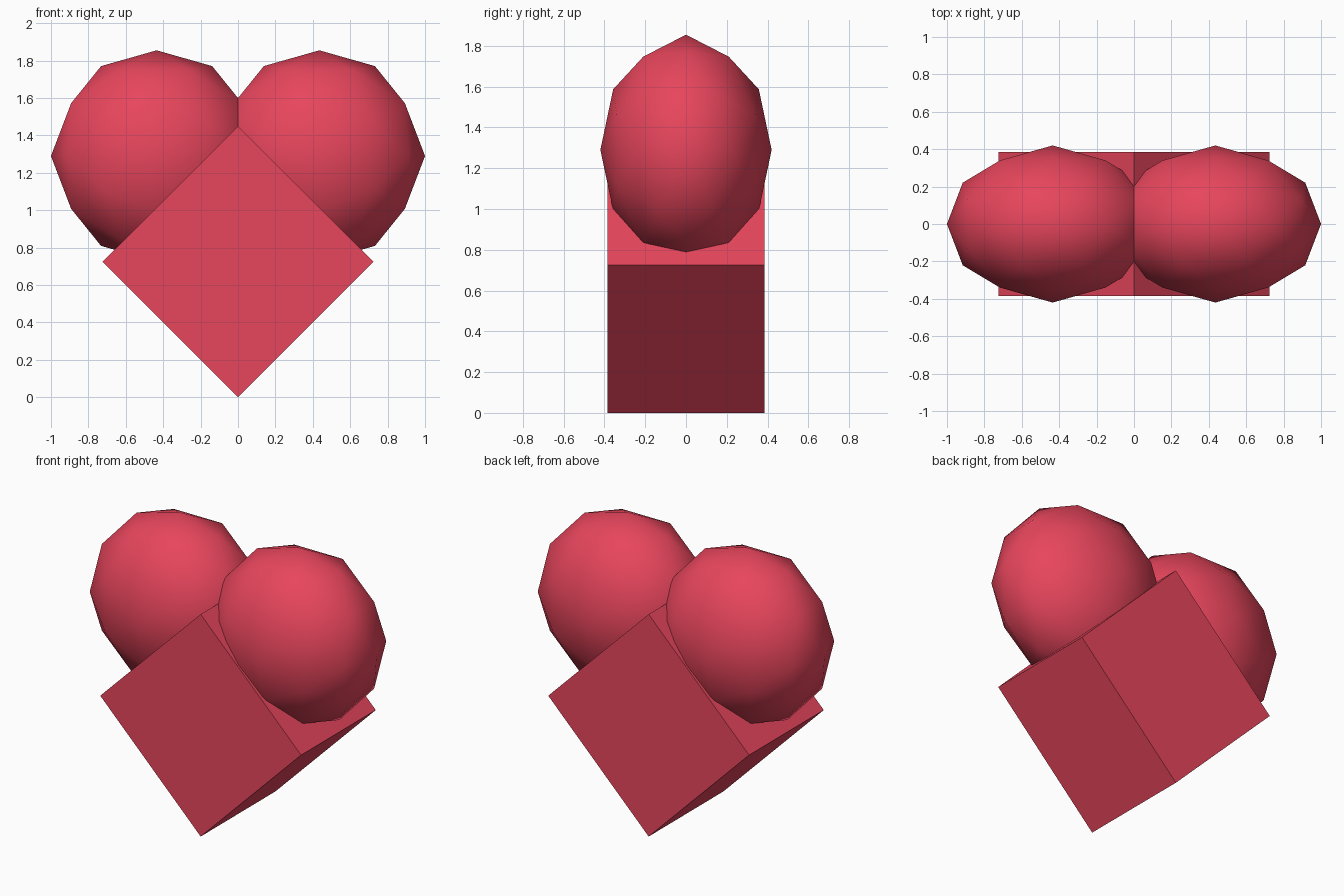
import bpy, bmesh, math
from mathutils import Matrix

cube = bpy.data.objects.get("Cube")
if cube:
    bpy.data.objects.remove(cube, do_unlink=True)

# Single rose red material
red = bpy.data.materials.new("rose_red")
red.use_nodes = True
colour = (0.8, 0.06, 0.107, 1)
red.diffuse_color = colour
red.node_tree.nodes["Principled BSDF"].inputs["Base Color"].default_value = colour


def add_part(name, bm, location, smooth):
    mesh = bpy.data.meshes.new(name)
    bmesh.ops.recalc_face_normals(bm, faces=bm.faces)
    for face in bm.faces:
        face.smooth = smooth
    bm.to_mesh(mesh)
    bm.free()
    mesh.materials.append(red)
    part = bpy.data.objects.new(name, mesh)
    part.location = location
    bpy.context.collection.objects.link(part)


# Lower point of the heart: a box standing on its edge
SIDE = 0.725 * math.sqrt(2)
bm = bmesh.new()
bmesh.ops.create_cube(bm, size=1)
bm.transform(Matrix.Rotation(math.radians(45), 4, "Y") @ Matrix.Diagonal((SIDE, 0.77, SIDE, 1)))
add_part("heart_point", bm, (0, 0, 0.725), False)

# Two flattened low-poly lobes, tilted so an edge midpoint lies on each axis
TILT = -math.atan(2) / 2
for name, side in (("left_lobe", 1), ("right_lobe", -1)):
    bm = bmesh.new()
    bmesh.ops.create_icosphere(bm, subdivisions=2, radius=1)
    bm.transform(Matrix.Diagonal((0.565, 0.42, 0.565, 1)) @ Matrix.Rotation(TILT, 4, "Y"))
    add_part(name, bm, (side * 0.435, 0, 1.29), True)
